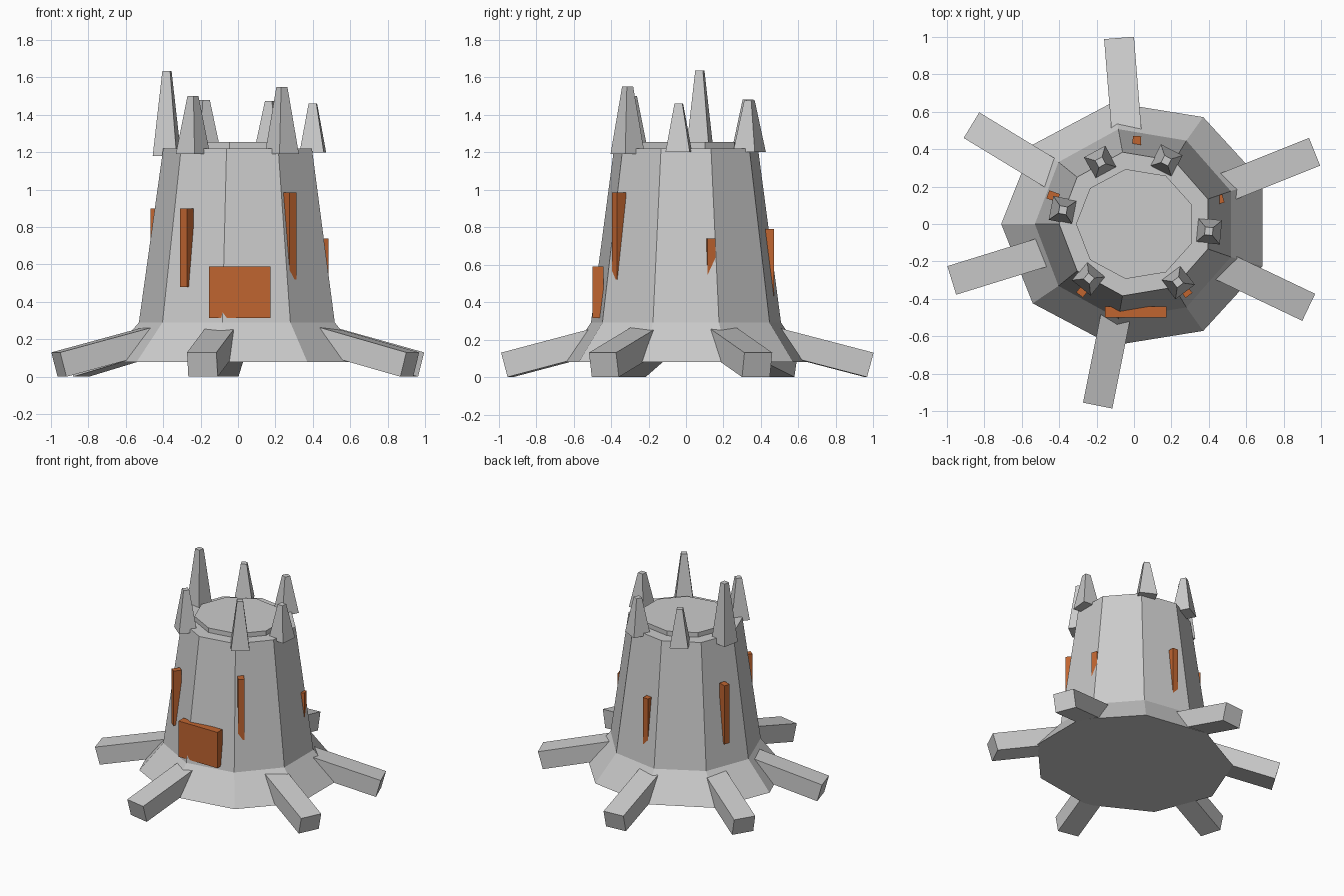
import bpy, bmesh
from math import radians, cos, sin
from mathutils import Vector, Matrix

if "Cube" in bpy.data.objects:
    bpy.data.objects.remove(bpy.data.objects["Cube"])


def make_object(name, bm, mat=None):
    bmesh.ops.recalc_face_normals(bm, faces=bm.faces[:])
    me = bpy.data.meshes.new(name)
    bm.to_mesh(me)
    bm.free()
    ob = bpy.data.objects.new(name, me)
    bpy.context.collection.objects.link(ob)
    if mat:
        me.materials.append(mat)
    return ob


def loft(name, rings, mat=None):
    """Join closed rings of points, capped at both ends."""
    bm = bmesh.new()
    loops = [[bm.verts.new(p) for p in ring] for ring in rings]
    n = len(loops[0])
    for a, b in zip(loops, loops[1:]):
        for i in range(n):
            j = (i + 1) % n
            bm.faces.new((a[i], a[j], b[j], b[i]))
    bm.faces.new(loops[0][::-1])
    bm.faces.new(loops[-1])
    return make_object(name, bm, mat)


def nonagon(rx, ry, z):
    angles = [radians(20 + 40 * i) for i in range(9)]
    return [(0.01 + rx * cos(a), ry * sin(a), z) for a in angles]


def rect(cx, sx, sy, z, turn):
    """Rectangle centred at radius cx, turned about the z axis."""
    rot = Matrix.Rotation(radians(turn), 3, 'Z')
    pts = [(-1, -1), (1, -1), (1, 1), (-1, 1)]
    return [rot @ Vector((cx + x * sx / 2, y * sy / 2, z)) for x, y in pts]


orange = bpy.data.materials.new("orange")
orange.diffuse_color = (0.53, 0.13, 0.03, 1)
orange.use_nodes = True
orange.node_tree.nodes["Principled BSDF"].inputs["Base Color"].default_value = orange.diffuse_color

# Tower body with flared skirt, and raised roof slab
loft("tower", [nonagon(0.72, 0.66, 0.08), nonagon(0.54, 0.515, 0.29),
               nonagon(0.41, 0.39, 1.22)])
loft("roof_slab", [nonagon(0.32, 0.298, 1.20), nonagon(0.32, 0.298, 1.255)])

# Sloping buttress beams: angle, outer radius
for i, (ang, R) in enumerate([(94.6, 0.998), (148.7, 1.017), (197.2, 1.02),
                              (258.7, 0.99), (334.5, 1.035), (21.8, 1.04)]):
    rot = Matrix.Rotation(radians(ang), 3, 'Z')
    inner = 0.40
    profile = [(R, 0.13), (R - 0.035, 0.0),
               (inner, 0.26 * (R - 0.035 - inner)),
               (inner, 0.13 + 0.26 * (R - inner))]
    loft(f"buttress_{i + 1}",
         [[rot @ Vector((r, s * 0.08, z)) for r, z in profile] for s in (-1, 1)])

# Tapered roof spikes: angle, radius, base height, tip height
for i, (ang, r, z0, z1) in enumerate([
        (63, 0.38, 1.20, 1.475), (118.5, 0.376, 1.20, 1.48),
        (169, 0.387, 1.18, 1.635), (230.4, 0.378, 1.19, 1.50),
        (307, 0.39, 1.19, 1.55), (354.5, 0.402, 1.20, 1.46)]):
    loft(f"spike_{i + 1}", [rect(r, 0.13, 0.13, z0, ang),
                            rect(r, 0.042, 0.042, z1, ang)])

# Narrow windows: angle, outer radius, bottom, top
for i, (ang, r, z0, z1) in enumerate([
        (-52.4, 0.482, 0.52, 0.985), (232.5, 0.478, 0.48, 0.90),
        (16, 0.497, 0.32, 0.74), (88, 0.47, 0.37, 0.79),
        (161, 0.487, 0.45, 0.90)]):
    loft(f"window_{i + 1}", [rect(r - 0.03, 0.06, 0.045, z, ang)
                             for z in (z0, z1)], orange)

# Door
loft("door", [[(x, y, z) for x, y in ((-0.155, -0.50), (0.175, -0.50),
                                      (0.175, -0.44), (-0.155, -0.44))]
              for z in (0.315, 0.59)], orange)
